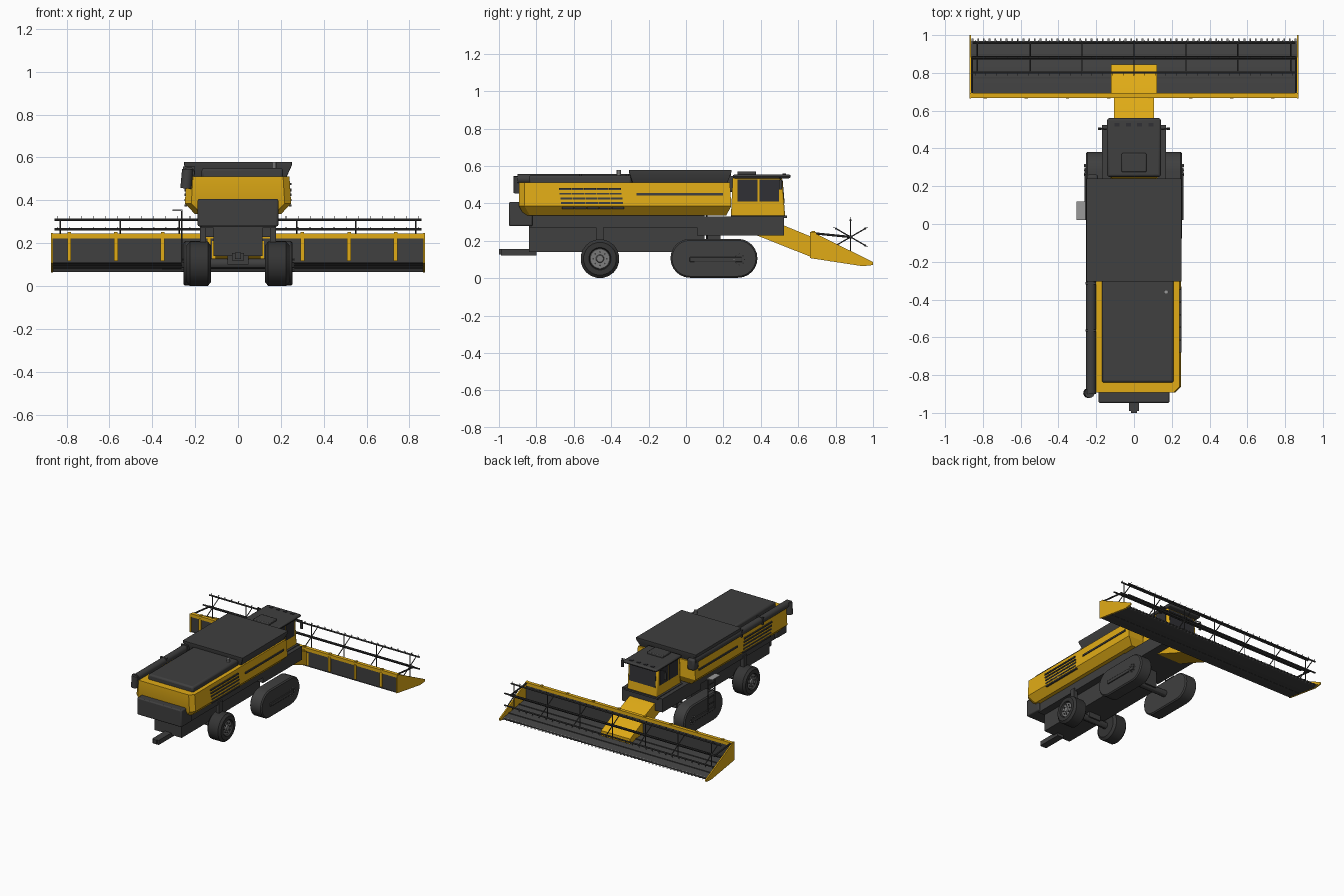
import bpy, bmesh, math
from mathutils import Vector

if "Cube" in bpy.data.objects:
    bpy.data.objects.remove(bpy.data.objects["Cube"])


def material(name, r, g, b):
    m = bpy.data.materials.new(name)
    m.diffuse_color = (r, g, b, 1)
    m.use_nodes = True
    m.node_tree.nodes["Principled BSDF"].inputs["Base Color"].default_value = m.diffuse_color
    return m


YELLOW = material("yellow paint", 0.75, 0.41, 0.008)
DARK = material("dark grey", 0.05, 0.05, 0.05)
RUBBER = material("black rubber", 0.035, 0.035, 0.035)
GLASS = material("dark glass", 0.03, 0.03, 0.035)
STEEL = material("steel", 0.2, 0.2, 0.2)
LIGHT = material("light grey", 0.32, 0.32, 0.32)


def loft(bm, rings):
    """Skin a list of equal-length point rings and cap both ends."""
    vs = [[bm.verts.new(p) for p in r] for r in rings]
    n = len(vs[0])
    for a, b in zip(vs, vs[1:]):
        for i in range(n):
            bm.faces.new((a[i], a[(i + 1) % n], b[(i + 1) % n], b[i]))
    bm.faces.new(vs[0][::-1])
    bm.faces.new(vs[-1])


def box(bm, x0, x1, y0, y1, z0, z1):
    loft(bm, [[(x0, y0, z), (x1, y0, z), (x1, y1, z), (x0, y1, z)] for z in (z0, z1)])


def prism(bm, x0, x1, profile):
    loft(bm, [[(x, y, z) for y, z in profile] for x in (x0, x1)])


def lathe(bm, start, direction, steps, n=16):
    """Round part: steps are (distance along the axis, radius)."""
    d = Vector(direction).normalized()
    u = d.orthogonal().normalized()
    v = d.cross(u)
    loft(bm, [[Vector(start) + d * t + (u * math.cos(a) + v * math.sin(a)) * r
               for a in (2 * math.pi * i / n for i in range(n))] for t, r in steps])


def tube(bm, p, q, r, n=10):
    d = Vector(q) - Vector(p)
    lathe(bm, p, d, [(0, r), (d.length, r)], n)


def part(name, mat, build, bevel=0):
    bm = bmesh.new()
    build(bm)
    bmesh.ops.recalc_face_normals(bm, faces=bm.faces)
    me = bpy.data.meshes.new(name)
    bm.to_mesh(me)
    bm.free()
    me.materials.append(mat)
    ob = bpy.data.objects.new(name, me)
    bpy.context.collection.objects.link(ob)
    if bevel:
        mod = ob.modifiers.new("bevel", 'BEVEL')
        mod.width = bevel
        mod.segments = 2
    bpy.ops.object.select_all(action='DESELECT')
    ob.select_set(True)
    bpy.context.view_layer.objects.active = ob
    bpy.ops.object.shade_smooth_by_angle(angle=math.radians(30))
    return ob


def boxes(name, mat, dims, bevel=0):
    return part(name, mat, lambda bm: [box(bm, *d) for d in dims], bevel)


def tubes(name, mat, segs, r, n=8):
    return part(name, mat, lambda bm: [tube(bm, p, q, r, n) for p, q in segs])


# Body: lofted shell with chamfered rear corners
def ring(hx, y0, y1, z, c=0.03):
    return [(-hx, y0 + c, z), (-hx + c, y0, z), (hx - c, y0, z), (hx, y0 + c, z), (hx, y1, z), (-hx, y1, z)]


part("body_shell", YELLOW, lambda bm: loft(bm, [
    ring(0.2, -0.865, 0.215, 0.335), ring(0.248, -0.893, 0.242, 0.385), ring(0.24, -0.893, 0.235, 0.512)]))
boxes("engine_cover", DARK, [(-0.17, 0.21, -0.84, -0.29, 0.5, 0.55)], 0.012)
part("grain_tank", DARK, lambda bm: loft(bm, [
    ring(0.225, -0.285, 0.22, 0.505, 0.002), ring(0.252, -0.305, 0.242, 0.565, 0.002),
    ring(0.252, -0.305, 0.242, 0.578, 0.002)]))
part("cover_cap", LIGHT, lambda bm: tube(bm, (0.17, -0.36, 0.54), (0.17, -0.36, 0.578), 0.012))

# Side louvres and stripes, on both sides
for side, s in (("left", -1), ("right", 1)):
    def plate(y0, y1, z0, z1, s=s):
        a, b = sorted((s * 0.238, s * 0.2505))
        return (a, b, y0, y1, z0, z1)
    slats = []
    for row in range(5):
        z = 0.476 - row * 0.025
        for c in range(5):
            y = -0.68 + row * 0.004 + c * 0.067
            slats.append(plate(y, y + 0.064, z - 0.005, z + 0.005))
    boxes("louvres_" + side, DARK, slats)
    boxes("stripe_" + side, DARK, [plate(-0.265, 0.197, 0.441, 0.454)])

# Chassis, rear hood and hitch
boxes("chassis", DARK, [(-0.115, 0.115, -0.84, 0.1, 0.14, 0.35), (-0.17, 0.17, 0.06, 0.525, 0.228, 0.33),
                        (-0.17, 0.17, -0.84, 0.1, 0.27, 0.345)])
boxes("rear_hood", DARK, [(-0.188, 0.188, -0.947, -0.82, 0.278, 0.407)], 0.008)
boxes("hitch", DARK, [(-0.027, 0.027, -0.99, -0.8, 0.12, 0.155), (-0.015, 0.015, -1.0, -0.98, 0.127, 0.157)])
part("hitch_pin", STEEL, lambda bm: tube(bm, (0, -0.992, 0.138), (0, -0.989, 0.138), 0.008))

# Unloading auger along the left side
part("unloading_auger", DARK, lambda bm: [
    tube(bm, (-0.228, -0.9, 0.53), (-0.228, 0.24, 0.53), 0.026, 16),
    tube(bm, (-0.235, -0.895, 0.545), (-0.243, -0.895, 0.455), 0.026, 16)])
boxes("auger_elbow", DARK, [(-0.25, -0.19, 0.2, 0.262, 0.46, 0.545)], 0.012)
boxes("auger_clamps", DARK, [(-0.256, -0.2, y, y + 0.012, 0.502, 0.557) for y in (-0.32, -0.57)])

# Cab
def front(z):
    return 0.53 - 0.085 * (z - 0.335)


part("cab", YELLOW, lambda bm: prism(bm, -0.125, 0.125, [
    (0.24, 0.33), (front(0.33), 0.33), (front(0.54), 0.54), (0.25, 0.54)]), 0.008)
part("windscreen", GLASS, lambda bm: prism(bm, -0.11, 0.11, [
    (front(z) + d, z) for z, d in ((0.4, -0.01), (0.4, 0.003), (0.528, 0.003), (0.528, -0.01))]))
for side, s in (("left", -1), ("right", 1)):
    a, b = sorted((s * 0.12, s * 0.128))
    boxes("side_windows_" + side, GLASS, [(a, b, 0.276, 0.382, 0.41, 0.528), (a, b, 0.393, 0.497, 0.41, 0.528)])
boxes("cab_platform", DARK, [(-0.14, 0.14, 0.24, 0.54, 0.322, 0.335)])
boxes("cab_roof", DARK, [(-0.142, 0.142, 0.25, 0.56, 0.533, 0.555)], 0.012)
boxes("roof_unit", DARK, [(-0.066, 0.066, 0.275, 0.375, 0.55, 0.571)], 0.006)
boxes("roof_lights", GLASS, [(x - 0.013, x + 0.013, 0.517, 0.535, 0.55, 0.559) for x in (-0.09, -0.03, 0.03, 0.09)])
for side, s in (("left", -1), ("right", 1)):
    tubes("mirror_arm_" + side, DARK, [((s * 0.13, 0.5, 0.535), (s * 0.182, 0.505, 0.535)),
                                       ((s * 0.182, 0.505, 0.54), (s * 0.182, 0.505, 0.48))], 0.004)
    a, b = sorted((s * 0.172, s * 0.19))
    boxes("mirror_" + side, DARK, [(a, b, 0.498, 0.512, 0.475, 0.525)])

# Access platform and ladder on the left
boxes("access_platform", LIGHT, [(-0.305, -0.258, 0.02, 0.12, 0.35, 0.357)])
tubes("ladder", DARK, [((-0.263, y, 0.1), (-0.263, y, 0.355)) for y in (0.03, 0.11)]
      + [((-0.263, 0.03, z), (-0.263, 0.11, z)) for z in (0.15, 0.2, 0.25, 0.3)], 0.004)

# Tracks and rear wheels
def stadium(x, r):
    pts = []
    for cy, a0 in ((0.278, -90), (0.021, 90)):
        for i in range(13):
            a = math.radians(a0 + 15 * i)
            pts.append((x, cy + r * math.cos(a), 0.106 + r * math.sin(a)))
    return pts


for side, s in (("left", -1), ("right", 1)):
    part("track_" + side, DARK, lambda bm: loft(bm, [
        stadium(s * x, r) for x, r in ((0.155, 0.096), (0.163, 0.104), (0.247, 0.104), (0.255, 0.096))]))
    a, b = sorted((s * 0.25, s * 0.262))
    boxes("track_beam_" + side, DARK, [(a, b, 0.02, 0.3, 0.086, 0.112)], 0.003)
    part("track_bolts_" + side, STEEL, lambda bm: [
        tube(bm, (s * 0.25, 0.285 + 0.028 * math.cos(k * math.pi / 4), 0.1 + 0.028 * math.sin(k * math.pi / 4)),
             (s * 0.264, 0.285 + 0.028 * math.cos(k * math.pi / 4), 0.1 + 0.028 * math.sin(k * math.pi / 4)), 0.004, 6)
        for k in range(8)])
    part("rear_tyre_" + side, RUBBER, lambda bm: lathe(bm, (s * 0.125, -0.46, 0.104), (s, 0, 0), [
        (0, 0.06), (0, 0.085), (0.015, 0.104), (0.1, 0.104), (0.115, 0.088), (0.115, 0.06), (0.1, 0.055)], 20))
    part("rear_hub_" + side, STEEL, lambda bm: lathe(bm, (s * 0.22, -0.46, 0.104), (s, 0, 0), [
        (0, 0.056), (0.01, 0.052), (0.008, 0.022), (0.018, 0.018)], 20))
    part("wheel_bolts_" + side, DARK, lambda bm: [
        tube(bm, (s * 0.22, -0.46 + 0.036 * math.cos(k * math.pi / 4), 0.104 + 0.036 * math.sin(k * math.pi / 4)),
             (s * 0.236, -0.46 + 0.036 * math.cos(k * math.pi / 4), 0.104 + 0.036 * math.sin(k * math.pi / 4)), 0.005, 6)
        for k in range(8)])
    a, b = sorted((s * 0.15, s * 0.178))
    boxes("rear_strut_" + side, DARK, [(a, b, -0.48, -0.44, 0.19, 0.29)])
tubes("axles", DARK, [((-0.16, y, 0.105), (0.16, y, 0.105)) for y in (-0.46, 0.15)], 0.025, 12)
boxes("axle_mounts", DARK, [(-0.05, 0.05, y - 0.035, y + 0.035, 0.1, 0.25) for y in (-0.46, 0.15)])

# Feeder house and its mouth inside the header
part("feeder_house", YELLOW, lambda bm: prism(bm, -0.106, 0.106, [
    (0.38, 0.228), (0.45, 0.3), (0.52, 0.283), (0.69, 0.213), (0.69, 0.105)]))
part("feeder_mouth", YELLOW, lambda bm: prism(bm, -0.122, 0.122, [
    (0.67, 0.115), (0.67, 0.21), (0.71, 0.2), (0.845, 0.135), (0.845, 0.09)]))

# Header: floor, back wall, rail, posts, end plates
part("header_floor", DARK, lambda bm: prism(bm, -0.865, 0.865, [
    (0.668, 0.108), (0.69, 0.122), (0.955, 0.08), (0.965, 0.072), (0.945, 0.066)]))
boxes("header_back", DARK, [(-0.865, 0.865, 0.672, 0.69, 0.105, 0.226)])
boxes("header_rail", YELLOW, [(-0.868, 0.868, 0.668, 0.694, 0.222, 0.246)])
posts = [-0.787 + 0.2175 * i for i in range(8)]
boxes("header_posts", YELLOW, [(x - 0.009, x + 0.009, 0.664, 0.68, 0.118, 0.23) for x in posts])
boxes("rail_clips", YELLOW, [(x - 0.008, x + 0.008, 0.672, 0.69, 0.24, 0.253) for x in posts])
boxes("draper_slats", DARK, [(-0.865, 0.865, 0.892, 0.9, 0.075, 0.094), (-0.865, 0.865, 0.77, 0.778, 0.09, 0.114)])
for side, s in (("left", -1), ("right", 1)):
    a, b = sorted((s * 0.862, s * 0.872))
    part("header_end_" + side, YELLOW, lambda bm: prism(bm, a, b, [
        (0.664, 0.107), (0.664, 0.247), (0.7, 0.235), (1.0, 0.086), (1.0, 0.07), (0.945, 0.064)]))
    tubes("reel_arm_" + side, DARK, [((s * 0.858, 0.68, 0.24), (s * 0.858, 0.88, 0.22))], 0.006)

# Cutter bar with guard teeth
boxes("cutter_bar", DARK, [(-0.86, 0.86, 0.945, 0.968, 0.07, 0.078)])
part("cutter_teeth", STEEL, lambda bm: [prism(bm, x - 0.004, x + 0.004, [(0.955, 0.068), (0.955, 0.08), (0.982, 0.071)])
                                        for x in (-0.855 + 0.03 * i for i in range(58))])

# Reel: centre tube, six bars, spiders and tines
CY, CZ = 0.88, 0.22
spokes = [(math.cos(math.radians(30 + 60 * k)), math.sin(math.radians(30 + 60 * k))) for k in range(6)]
tubes("reel_tube", DARK, [((-0.86, CY, CZ), (0.86, CY, CZ))], 0.009, 10)
tubes("reel_bars", DARK, [((-0.855, CY + 0.09 * c, CZ + 0.09 * s), (0.855, CY + 0.09 * c, CZ + 0.09 * s))
                          for c, s in spokes], 0.006)
tubes("reel_spiders", DARK, [((x, CY, CZ), (x, CY + 0.09 * c, CZ + 0.09 * s))
                             for x in (-0.83, -0.55, -0.275, 0, 0.275, 0.55, 0.83) for c, s in spokes], 0.0035, 6)
tubes("reel_tines", DARK, [((x, CY + 0.09 * c, CZ + 0.09 * s), (x, CY + 0.107 * c, CZ + 0.107 * s))
                           for x in (-0.84 + 0.056 * i for i in range(31)) for c, s in spokes], 0.0018, 4)
